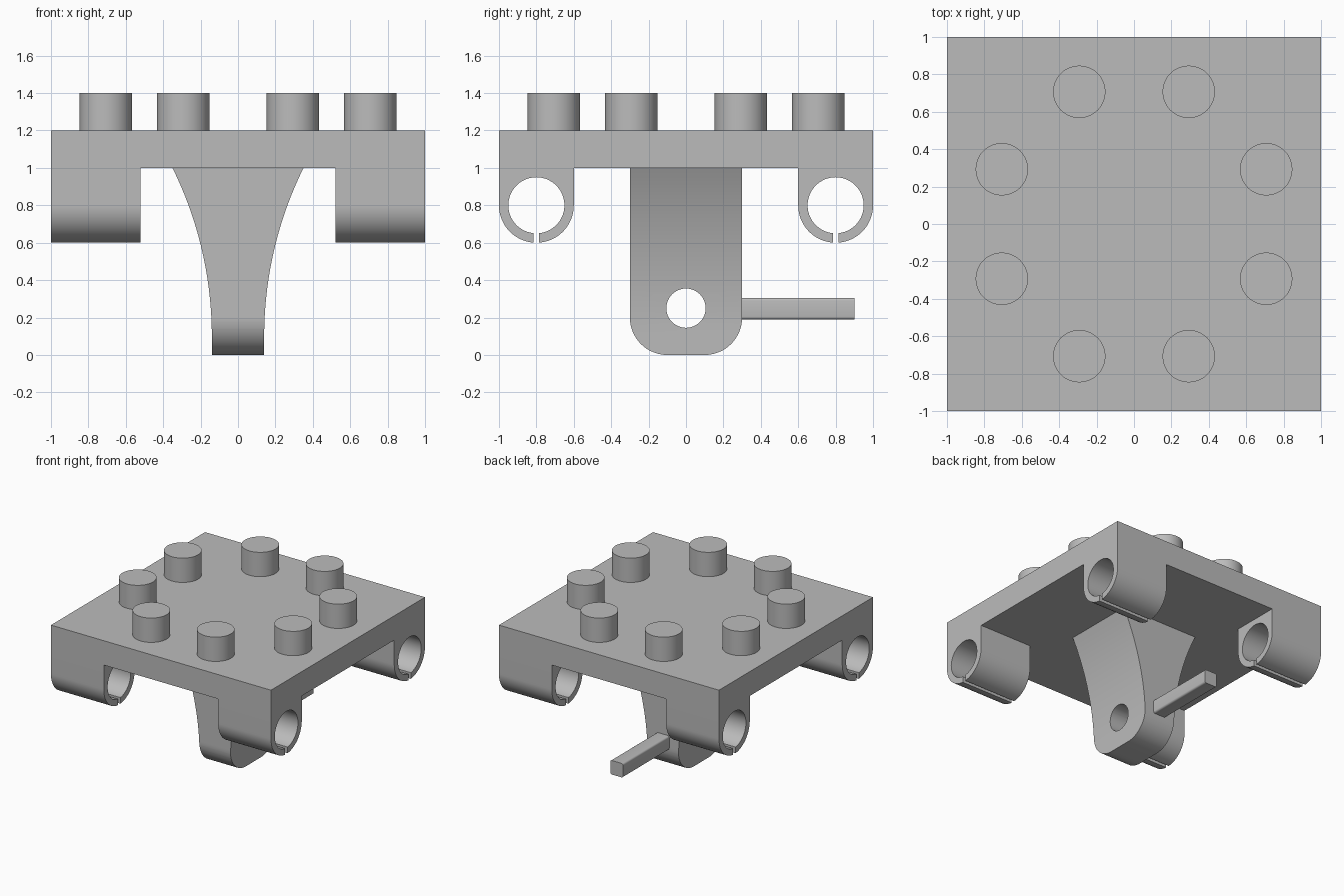
import bpy, bmesh
from math import sin, cos, pi, radians, asin, sqrt

cube = bpy.data.objects.get("Cube")
if cube:
    bpy.data.objects.remove(cube, do_unlink=True)

grey = bpy.data.materials.new("light_grey")
grey.use_nodes = True
GREY = (0.5, 0.5, 0.5, 1)
grey.diffuse_color = GREY
grey.node_tree.nodes["Principled BSDF"].inputs["Base Color"].default_value = GREY


def activate(ob):
    bpy.ops.object.select_all(action="DESELECT")
    ob.select_set(True)
    bpy.context.view_layer.objects.active = ob


def smooth(ob):
    activate(ob)
    bpy.ops.object.shade_smooth_by_angle(angle=radians(30))


def arc(cu, cv, r, start, end, n=24):
    """Points on an arc, angles in degrees."""
    angles = [radians(start + (end - start) * i / n) for i in range(n + 1)]
    return [(cu + r * cos(a), cv + r * sin(a)) for a in angles]


def prism(name, profile, axis, lo, hi):
    """Extrude a (horizontal, z) profile along x or y."""
    bm = bmesh.new()
    place = (lambda u, v, d: (d, u, v)) if axis == "x" else (lambda u, v, d: (u, d, v))
    face = bm.faces.new([bm.verts.new(place(u, v, lo)) for u, v in profile])
    new = bmesh.ops.extrude_face_region(bm, geom=[face])["geom"]
    shift = place(0, 0, hi - lo)
    bmesh.ops.translate(bm, vec=shift, verts=[g for g in new if isinstance(g, bmesh.types.BMVert)])
    bmesh.ops.recalc_face_normals(bm, faces=bm.faces)
    mesh = bpy.data.meshes.new(name)
    bm.to_mesh(mesh)
    bm.free()
    ob = bpy.data.objects.new(name, mesh)
    bpy.context.collection.objects.link(ob)
    mesh.materials.append(grey)
    return ob


def boolean(ob, tool, operation):
    activate(ob)
    mod = ob.modifiers.new("cut", "BOOLEAN")
    mod.operation, mod.object, mod.solver = operation, tool, "EXACT"
    bpy.ops.object.modifier_apply(modifier=mod.name)
    bpy.data.objects.remove(tool, do_unlink=True)


def box(u0, u1, v0, v1):
    return [(u0, v0), (u1, v0), (u1, v1), (u0, v1)]


# Square plate
prism("plate", box(-1, 1, 1.0, 1.2), "y", -1, 1)

# Ring of eight studs
for i in range(8):
    a = pi / 8 + i * pi / 4
    bpy.ops.mesh.primitive_cylinder_add(vertices=48, radius=0.14, depth=0.2,
                                        location=(0.765 * cos(a), 0.765 * sin(a), 1.3))
    stud = bpy.context.object
    stud.name = f"stud_{i + 1}"
    stud.data.materials.append(grey)
    smooth(stud)

# Four split tube clips under the corners
OUTER, INNER, GAP = 0.2, 0.15, 0.015
for sy, end in ((-1, "front"), (1, "back")):
    for sx, side in ((-1, "right"), (1, "left")):
        c = 0.8 * sy
        go, gi = (asin(GAP / r) * 180 / pi for r in (OUTER, INNER))
        profile = ([(c - OUTER, 1.0)]
                   + arc(c, 0.8, OUTER, 180, 270 - go)
                   + arc(c, 0.8, INNER, 270 - gi, -90 + gi, 48)
                   + arc(c, 0.8, OUTER, -90 + go, 0)
                   + [(c + OUTER, 1.0)])
        x0, x1 = sorted((0.52 * sx, 1.0 * sx))
        smooth(prism(f"clip_{end}_{side}", profile, "x", x0, x1))

# Flared central leg with rounded foot and pin hole
R = 2.03
flare = [(0.14, 0.0)]
for i in range(25):
    z = 0.1 + 0.9 * i / 24
    flare.append((0.14 + R - sqrt(R * R - (z - 0.1) ** 2), z))
leg = prism("leg", flare + [(-x, z) for x, z in reversed(flare)], "y", -0.4, 0.4)
foot = ([(0.3, 1.2), (-0.3, 1.2)]
        + arc(-0.1, 0.2, 0.2, 180, 270, 16) + arc(0.1, 0.2, 0.2, 270, 360, 16))
boolean(leg, prism("foot_cutter", foot, "x", -0.6, 0.6), "INTERSECT")
hole = arc(0, 0.25, 0.105, 0, 360, 48)[:-1]
boolean(leg, prism("hole_cutter", hole, "x", -0.6, 0.6), "DIFFERENCE")
smooth(leg)

# Square bar behind the leg, with softened long edges
bar = prism("bar", box(-0.058, 0.058, 0.19, 0.305), "y", 0.28, 0.9)
bm = bmesh.new()
bm.from_mesh(bar.data)
long_edges = [e for e in bm.edges if abs(e.verts[0].co.y - e.verts[1].co.y) > 0.3]
bmesh.ops.bevel(bm, geom=long_edges, offset=0.015, segments=4, profile=0.5, affect="EDGES")
bm.to_mesh(bar.data)
bm.free()
smooth(bar)
